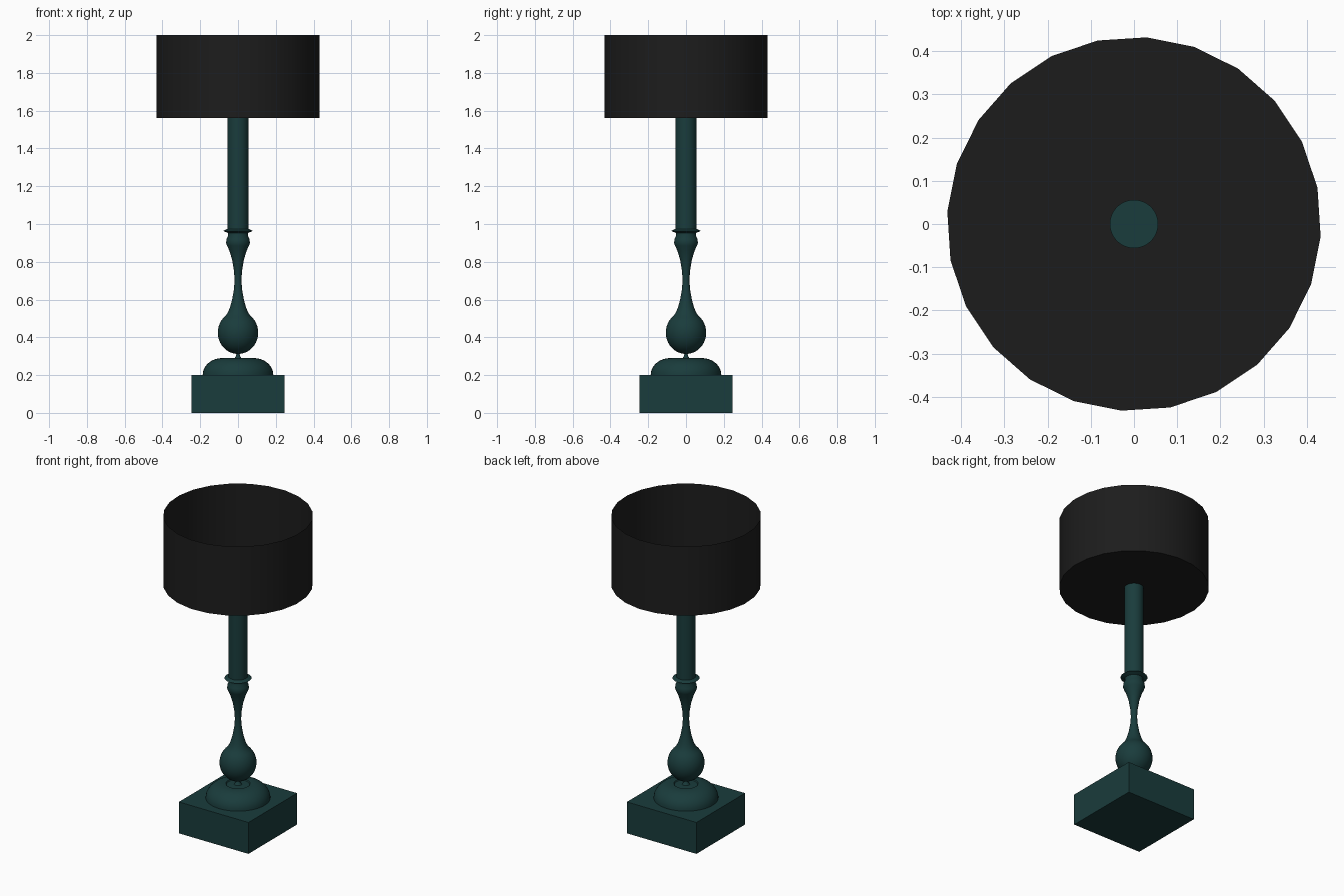
import bpy, bmesh, math

if "Cube" in bpy.data.objects:
    bpy.data.objects.remove(bpy.data.objects["Cube"])


def material(name, rgb):
    m = bpy.data.materials.new(name)
    m.diffuse_color = (*rgb, 1)
    m.use_nodes = True
    m.node_tree.nodes["Principled BSDF"].inputs["Base Color"].default_value = m.diffuse_color
    return m


TEAL = material("dark_teal", (0.010, 0.045, 0.045))
BLACK = material("black_fabric", (0.012, 0.012, 0.012))


def finish(bm, name, mat, angle=None):
    mesh = bpy.data.meshes.new(name)
    bm.to_mesh(mesh)
    bm.free()
    mesh.materials.append(mat)
    ob = bpy.data.objects.new(name, mesh)
    bpy.context.collection.objects.link(ob)
    if angle:
        bpy.ops.object.select_all(action='DESELECT')
        ob.select_set(True)
        bpy.context.view_layer.objects.active = ob
        bpy.ops.object.shade_smooth_by_angle(angle=math.radians(angle))
    return ob


def lathe(name, profile, mat, sides=40, turn=0.0, angle=35):
    """Spin (radius, z) points, listed bottom to top, around z."""
    bm = bmesh.new()
    rings = []
    for r, z in profile:
        n = 1 if r == 0 else sides
        rings.append([bm.verts.new((r * math.cos(turn + math.tau * i / sides),
                                    r * math.sin(turn + math.tau * i / sides), z))
                      for i in range(n)])
    for a, b in zip(rings, rings[1:]):
        for i in range(sides):
            j = (i + 1) % sides
            quad = [a[i % len(a)], a[j % len(a)], b[j % len(b)], b[i % len(b)]]
            bm.faces.new(list(dict.fromkeys(quad)))
    return finish(bm, name, mat, angle)


# square plinth
bm = bmesh.new()
bmesh.ops.create_cube(bm, size=1)
bmesh.ops.scale(bm, vec=(0.49, 0.49, 0.2), verts=bm.verts)
bmesh.ops.translate(bm, vec=(0, 0, 0.1), verts=bm.verts)
finish(bm, "plinth", TEAL)

# rounded dome on the plinth: quarter-round edge, flat top, small nipple
dome = [(0.085 + 0.102 * math.cos(t), 0.2 + 0.09 * math.sin(t))
        for t in (math.pi / 2 * i / 10 for i in range(11))]
dome += [(0.07, 0.29), (0.066, 0.284), (0.022, 0.286), (0.012, 0.298), (0.008, 0.315)]
lathe("dome", dome, TEAL)

# ball flowing into the waisted stem, with collar
ball = [(0.107 * math.sin(t), 0.425 - 0.113 * math.cos(t))
        for t in (math.radians(143) * i / 16 for i in range(17))]
stem = ball + [(0.052, 0.535), (0.042, 0.56), (0.031, 0.60), (0.022, 0.65), (0.018, 0.70),
               (0.021, 0.75), (0.031, 0.81), (0.046, 0.86), (0.058, 0.885), (0.063, 0.90),
               (0.061, 0.92), (0.053, 0.937), (0.053, 0.953), (0.064, 0.957), (0.078, 0.963),
               (0.064, 0.970), (0.056, 0.974), (0, 0.974)]
lathe("turned_stem", stem, TEAL)

# upper pole, reaching just through the shade's floor
lathe("pole", [(0, 0.96), (0.056, 0.96), (0.056, 1.58), (0, 1.58)], TEAL)

# 24-sided drum shade with a closed floor and open top
lathe("shade", [(0, 1.56), (0.433, 1.56), (0.433, 2.0)], BLACK,
      sides=24, turn=math.radians(11.2))
